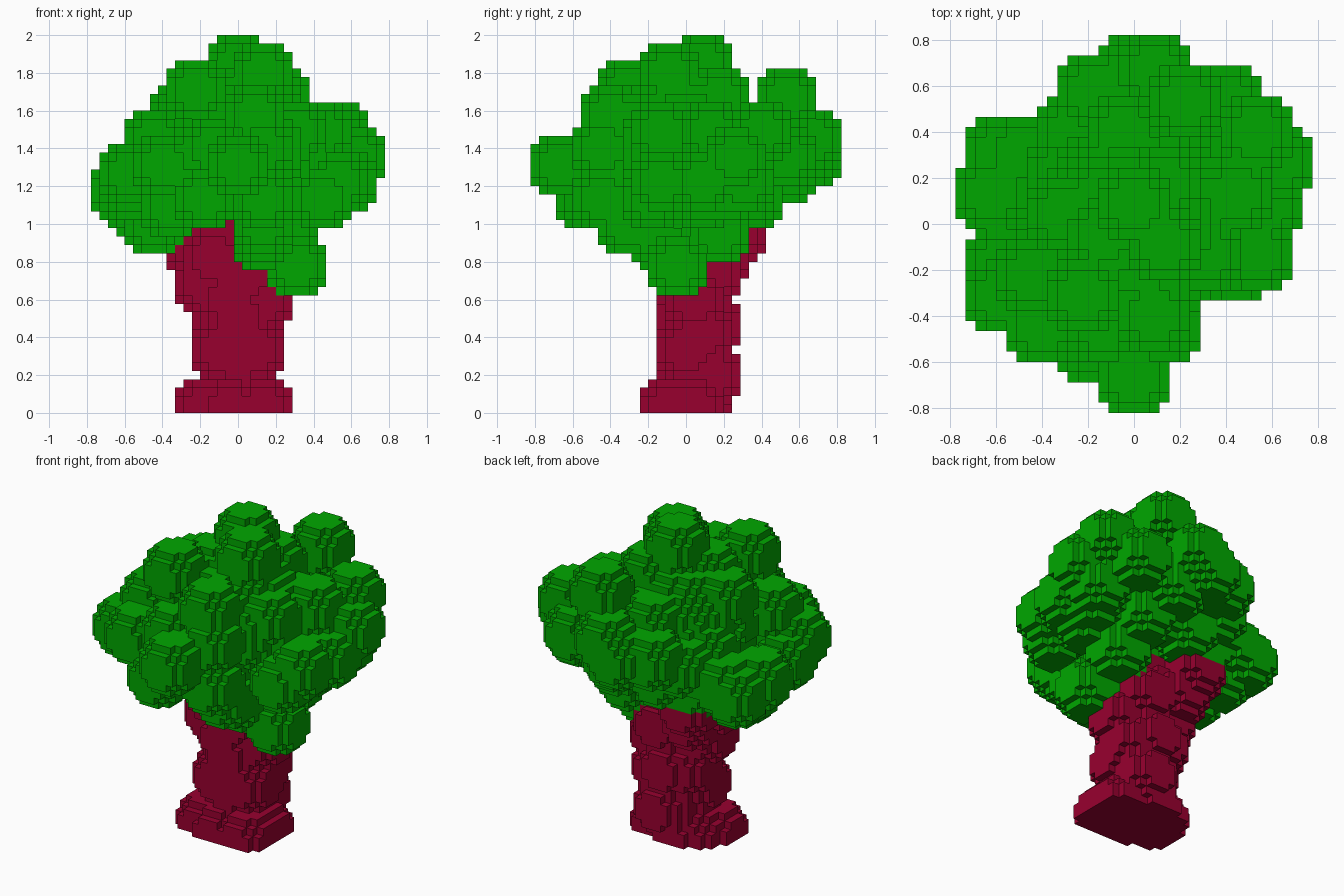
import bpy, bmesh, math

cube = bpy.data.objects.get("Cube")
if cube:
    bpy.data.objects.remove(cube, do_unlink=True)

H = 2 / 45                  # voxel edge length; all positions below count voxels
BALL = (3.75, 3.75, 3.75)   # a round clump seven voxels across


def material(name, colour):
    mat = bpy.data.materials.new(name)
    mat.use_nodes = True
    mat.diffuse_color = colour
    bsdf = next(n for n in mat.node_tree.nodes if n.type == 'BSDF_PRINCIPLED')
    bsdf.inputs["Base Color"].default_value = colour
    return mat


def blob(centre, radii=BALL):
    """Set of voxels inside an ellipsoid, cut off at the ground."""
    n = [math.ceil(r) for r in radii]
    cells = set()
    for i in range(-n[0], n[0] + 1):
        for j in range(-n[1], n[1] + 1):
            for k in range(-n[2], n[2] + 1):
                inside = sum((o / r) ** 2 for o, r in zip((i, j, k), radii)) <= 1
                if inside and centre[2] + k >= 0:
                    cells.add((centre[0] + i, centre[1] + j, centre[2] + k))
    return cells


def voxel_object(name, cells, solid, mat):
    """Build only the faces of cells that are not covered by a solid neighbour."""
    bm = bmesh.new()
    verts = {}

    def vert(p):
        if p not in verts:
            verts[p] = bm.verts.new(((p[0] - 0.5) * H, (p[1] - 0.5) * H, p[2] * H))
        return verts[p]

    for cell in sorted(cells):
        for axis in range(3):
            for side in (0, 1):
                near = list(cell)
                near[axis] += 2 * side - 1
                if tuple(near) in solid:
                    continue
                a, b = (axis + 1) % 3, (axis + 2) % 3
                loop = []
                for da, db in ((0, 0), (1, 0), (1, 1), (0, 1)):
                    p = list(cell)
                    p[axis] += side
                    p[a] += da
                    p[b] += db
                    loop.append(vert(tuple(p)))
                bm.faces.new(loop if side else loop[::-1])
    mesh = bpy.data.meshes.new(name)
    bm.to_mesh(mesh)
    bm.free()
    mesh.materials.append(mat)
    obj = bpy.data.objects.new(name, mesh)
    bpy.context.collection.objects.link(obj)
    return obj


# Leaf clumps, by height
crown = [
    (0, 2, 41), (3, -2, 40), (-5, -7, 38), (5, 12, 37), (3, 4, 37), (-3, -1, 37),
    (2, -9, 35), (-7, 1, 35), (-1, 9, 33), (10, 3, 33), (12, 9, 33), (-10, -5, 32),
    (7, -3, 33),
]
middle = [
    (14, 6, 30), (13, 2, 27), (9, 12, 30), (2, 15, 32), (0, 15, 30), (-4, 13, 30),
    (-6, 9, 28), (-7, 5, 29), (-13, -7, 28), (-13, -4, 26), (-14, 3, 26), (-13, 7, 25),
    (-11, 7, 26), (-9, -10, 29), (0, -15, 29), (3, -10, 31), (-4, -12, 25),
    (-3, -10, 31), (12, -3, 27), (12, 7, 27),
]
lower = [
    (3, -10, 25), (10, -4, 25), (3, -7, 22), (3, -3, 20), (7, -1, 17), (6, 4, 21),
    (10, 2, 25), (11, 5, 26), (5, 8, 25), (-2, 8, 25), (-6, 6, 24), (-10, 0, 22),
    (-11, 4, 23), (-8, -6, 24), (-2, -7, 26), (3, 12, 28),
]
foliage = blob((0, 0, 31), (10.2, 10.2, 9.0))
for c in crown + middle + lower:
    foliage |= blob(c)

# Trunk: lobed foot, waist, bulges and a branch leaning back
lobes = [
    # foot
    (-4, -1, 0), (-1, -2, 0), (3, -2, 0), (3, 1, 0), (-1, 2, 0), (-3, 1, 0), (1, 3, 4),
    # middle
    (-2, 0, 7), (2, 0, 7), (-2, 2, 10), (2, 2, 9), (0, 3, 10),
    # top
    (3, 1, 13), (-1, 0, 13), (-4, 1, 15), (1, 3, 16), (1, 0, 16), (-3, 0, 18),
    (-5, 2, 19), (-4, 4, 18), (-5, 6, 21),
]
trunk = blob((0, 1, 10), (4.5, 4.5, 22))
for c in lobes:
    trunk |= blob(c)
trunk -= foliage

solid = trunk | foliage
voxel_object("trunk", trunk, solid, material("dark red bark", (0.314, 0.0, 0.028, 1)))
voxel_object("foliage", foliage, solid, material("leaf green", (0.0, 0.39, 0.0, 1)))
